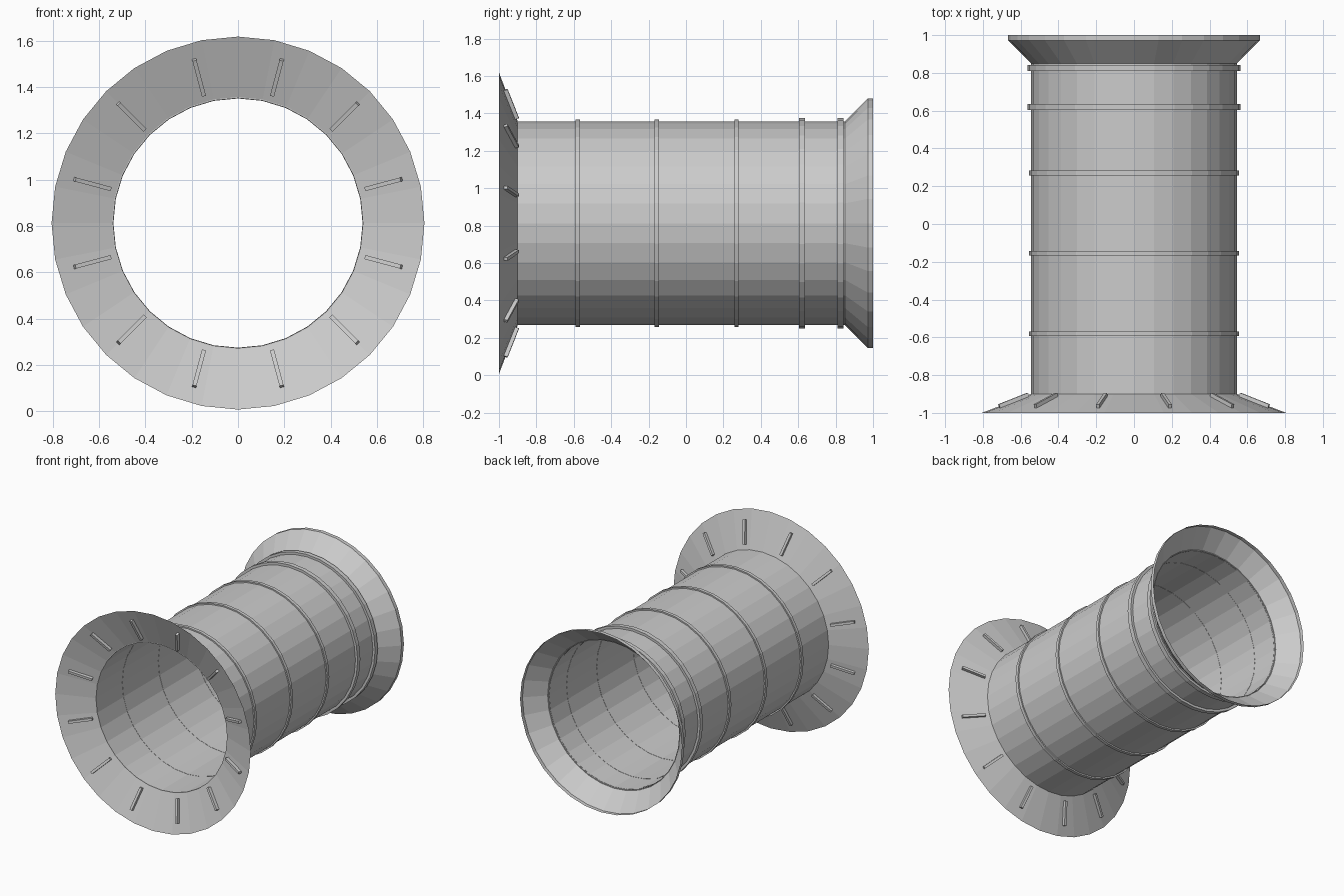
import bpy, bmesh, math
from mathutils import Matrix, Vector

if "Cube" in bpy.data.objects:
    bpy.data.objects.remove(bpy.data.objects["Cube"])

ZC = 0.8125   # height of the tube axis
SIDES = 32

grey = bpy.data.materials.new("plain_grey")
grey.diffuse_color = (0.6, 0.6, 0.6, 1)
grey.use_nodes = True
grey.node_tree.nodes["Principled BSDF"].inputs["Base Color"].default_value = grey.diffuse_color


def finish(bm, name):
    bmesh.ops.recalc_face_normals(bm, faces=bm.faces)
    mesh = bpy.data.meshes.new(name)
    bm.to_mesh(mesh)
    bm.free()
    mesh.materials.append(grey)
    obj = bpy.data.objects.new(name, mesh)
    obj.location.z = ZC
    bpy.context.collection.objects.link(obj)
    return obj


def lathe(name, profile, closed=False):
    """Spin a list of (radius, y) points around the y axis."""
    bm = bmesh.new()
    loops = []
    for r, y in profile:
        loops.append([bm.verts.new((r * math.sin(2 * math.pi * i / SIDES), y,
                                    r * math.cos(2 * math.pi * i / SIDES)))
                      for i in range(SIDES)])
    pairs = list(zip(loops, loops[1:]))
    if closed:
        pairs.append((loops[-1], loops[0]))
    for a, b in pairs:
        for i in range(SIDES):
            j = (i + 1) % SIDES
            bm.faces.new((a[i], a[j], b[j], b[i]))
    return finish(bm, name)


# main tube, thin walled
lathe("tube", [(0.545, -0.9), (0.545, 0.85), (0.54, 0.85), (0.54, -0.9)], True)

# wide front flange and deeper rear bell with a straight lip
lathe("front_flange", [(0.545, -0.9), (0.806, -1.0)])
lathe("rear_bell", [(0.545, 0.85), (0.667, 0.972), (0.667, 1.0)])

# reinforcing bands: centre y, half width, outer radius
for n, (y, h, r) in enumerate([(-0.58, 0.012, 0.555), (-0.156, 0.012, 0.555),
                               (0.27, 0.012, 0.555), (0.62, 0.016, 0.563),
                               (0.825, 0.016, 0.563)]):
    lathe(f"band_{n + 1}", [(0.5385, y - h), (r, y - h), (r, y + h), (0.5385, y + h)], True)

# twelve radial ribs set through the flange along its slope
bm = bmesh.new()
slope = math.atan2(0.1, 0.261)
for k in range(12):
    m = (Matrix.Rotation(math.radians(15 + 30 * k), 4, 'Y')
         @ Matrix.Translation(Vector((0.655, -0.945, 0)))
         @ Matrix.Rotation(-slope, 4, 'Z')
         @ Matrix.Diagonal((0.17, 0.045, 0.018, 1)))
    bmesh.ops.create_cube(bm, size=1, matrix=m)
finish(bm, "flange_ribs")
